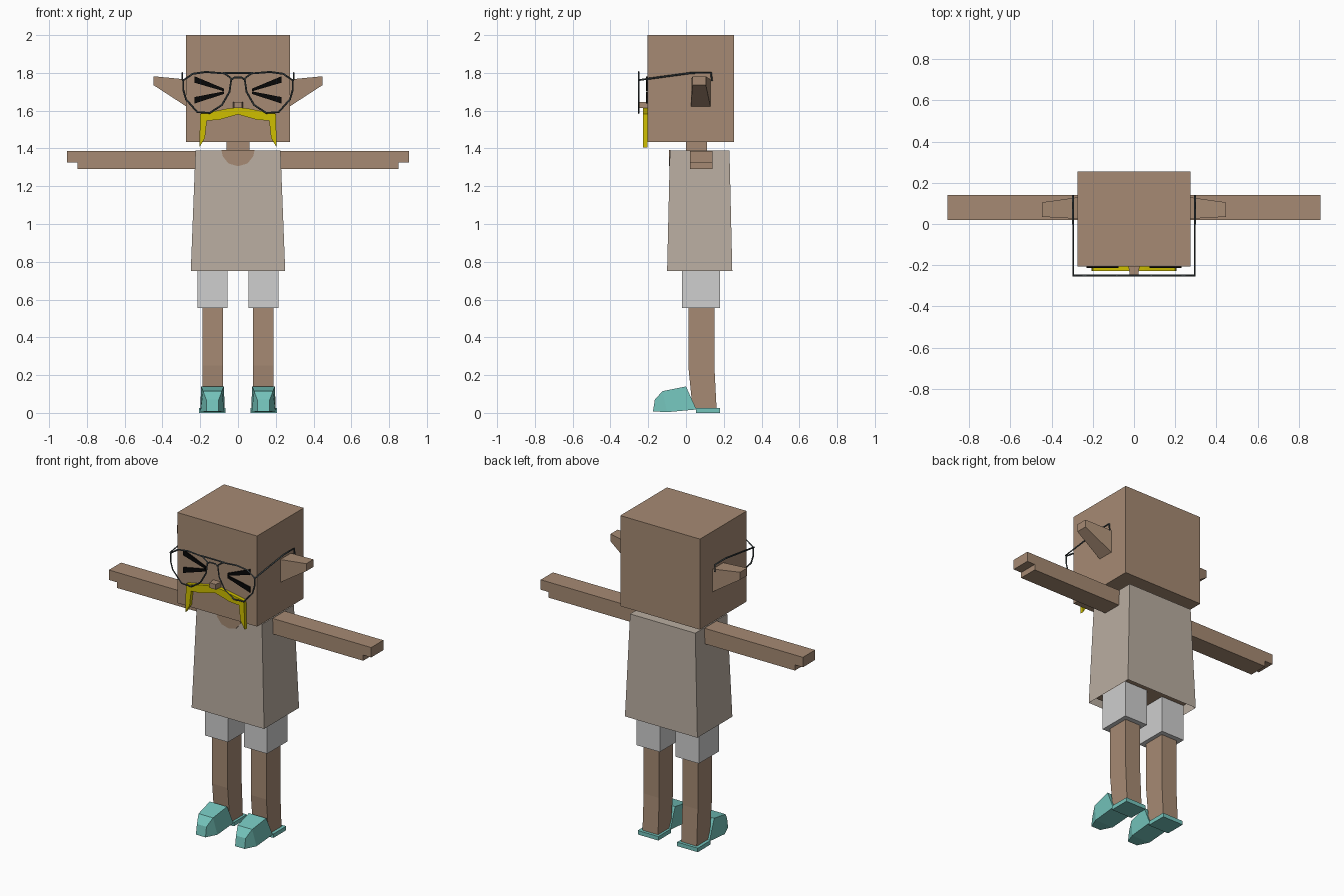
import bpy
import bmesh

default_cube = bpy.data.objects.get("Cube")
if default_cube:
    bpy.data.objects.remove(default_cube, do_unlink=True)


def material(name, rgb):
    mat = bpy.data.materials.new(name)
    mat.use_nodes = True
    mat.diffuse_color = (*rgb, 1)
    mat.node_tree.nodes["Principled BSDF"].inputs["Base Color"].default_value = (*rgb, 1)
    return mat


SKIN = material("brown skin", (0.38, 0.255, 0.172))
SHIRT = material("beige shirt", (0.49, 0.42, 0.355))
SHORTS = material("light grey shorts", (0.62, 0.62, 0.62))
SHOE = material("teal shoe", (0.175, 0.55, 0.5))
YELLOW = material("yellow moustache", (0.62, 0.52, 0.0))
FRAME = material("dark slate frame", (0.05, 0.065, 0.07))
BLACK = material("black eye", (0.002, 0.002, 0.002))


def finish(obj, mat, mirror):
    bpy.context.collection.objects.link(obj)
    obj.data.materials.append(mat)
    if mirror:
        mod = obj.modifiers.new("Mirror", "MIRROR")
        mod.use_mirror_merge = False
    return obj


def loft(name, rings, mat, mirror=False, open_start=False):
    """Join matching rings of points with faces and cap the ends."""
    bm = bmesh.new()
    loops = [[bm.verts.new(p) for p in ring] for ring in rings]
    for a, b in zip(loops, loops[1:]):
        for i in range(len(a)):
            j = (i + 1) % len(a)
            bm.faces.new((a[i], a[j], b[j], b[i]))
    if not open_start:
        bm.faces.new(loops[0][::-1])
    bm.faces.new(loops[-1])
    bmesh.ops.recalc_face_normals(bm, faces=bm.faces)
    mesh = bpy.data.meshes.new(name)
    bm.to_mesh(mesh)
    bm.free()
    return finish(bpy.data.objects.new(name, mesh), mat, mirror)


def rect(x0, x1, y0, y1, z):
    return [(x0, y0, z), (x1, y0, z), (x1, y1, z), (x0, y1, z)]


def box(name, x, y, z, mat, mirror=False):
    return loft(name, [rect(*x, *y, h) for h in z], mat, mirror)


def prism(name, outline, y0, y1, mat, mirror=False):
    """Extrude an x-z outline from y0 to y1."""
    return loft(name, [[(x, y, z) for x, z in outline] for y in (y0, y1)], mat, mirror)


def wire(name, points, cyclic=False, mirror=False):
    curve = bpy.data.curves.new(name, "CURVE")
    curve.dimensions = "3D"
    curve.bevel_depth = 0.005
    curve.bevel_resolution = 0
    spline = curve.splines.new("POLY")
    spline.points.add(len(points) - 1)
    for point, co in zip(spline.points, points):
        point.co = (*co, 1)
    spline.use_cyclic_u = cyclic
    return finish(bpy.data.objects.new(name, curve), FRAME, mirror)


# Head, neck and nose
box("head", (-0.275, 0.275), (-0.205, 0.255), (1.435, 2.0), SKIN)
box("neck", (-0.06, 0.06), (0.0, 0.11), (1.37, 1.45), SKIN)
loft("nose", [
    [(x * w, y, z) for x, z in ((-1, 1.615), (1, 1.615), (1, 1.647), (-1, 1.647))]
    for w, y in ((0.028, -0.2), (0.02, -0.25))], SKIN)

# Ears tapering outwards
loft("ears", [
    [(0.27, 0.025, 1.62), (0.27, 0.13, 1.62), (0.27, 0.13, 1.765), (0.27, 0.025, 1.765)],
    [(0.447, 0.035, 1.735), (0.447, 0.105, 1.735),
     (0.447, 0.105, 1.782), (0.447, 0.035, 1.782)]], SKIN, mirror=True)

# Squeezed-shut eyes, two wedges each side
for name, z in (("upper_eye_strokes", 1.765), ("lower_eye_strokes", 1.655)):
    tip = 1.71 if z > 1.7 else 1.695
    prism(name, [(0.23, z - 0.017), (0.23, z + 0.017), (0.075, tip + 0.007),
                 (0.075, tip - 0.007)], -0.213, -0.205, BLACK, mirror=True)

# Drooping moustache
half = [(0.05, 1.612), (0.2, 1.583), (0.205, 1.405), (0.175, 1.455), (0.165, 1.547), (0.1, 1.552)]
outline = [(0, 1.618)] + half + [(0, 1.58)] + [(-x, z) for x, z in reversed(half)]
prism("moustache", outline, -0.227, -0.203, YELLOW)

# Spectacles
lens = [(0.29, 1.76), (0.24, 1.795), (0.17, 1.805), (0.07, 1.797), (0.035, 1.77), (0.045, 1.70),
        (0.085, 1.63), (0.15, 1.588), (0.215, 1.592), (0.275, 1.66), (0.29, 1.71)]
wire("lens_frames", [(x, -0.25, z) for x, z in lens], cyclic=True, mirror=True)
wire("upper_bridge", [(-0.08, -0.25, 1.8), (0.08, -0.25, 1.8)])
wire("lower_bridge", [(-0.04, -0.25, 1.76), (-0.02, -0.25, 1.775),
                      (0.02, -0.25, 1.775), (0.04, -0.25, 1.76)])
wire("temples", [(0.285, -0.25, 1.76), (0.295, -0.25, 1.762), (0.295, 0.03, 1.8),
                 (0.295, 0.133, 1.8), (0.295, 0.137, 1.757)], mirror=True)

# Torso: open-bottomed shirt over a body, with a round neckline
loft("shirt", [rect(-0.25, 0.25, -0.1, 0.245, 0.75),
               rect(-0.225, 0.225, -0.085, 0.23, 1.39)], SHIRT, open_start=True)
box("body", (-0.215, 0.215), (-0.075, 0.22), (0.78, 1.38), SKIN)
prism("neckline", [(-0.088, 1.391), (-0.08, 1.357), (-0.05, 1.32), (0, 1.306), (0.05, 1.32),
                   (0.08, 1.357), (0.088, 1.391)], -0.091, -0.083, SKIN)

# Arms with stepped hands
prism("arms", [(0.2, 1.29), (0.85, 1.29), (0.85, 1.325), (0.905, 1.325),
               (0.905, 1.387), (0.2, 1.387)], 0.02, 0.14, SKIN, mirror=True)

# Shorts and legs
box("shorts", (0.055, 0.215), (-0.02, 0.18), (0.555, 0.79), SHORTS, mirror=True)
loft("legs", [rect(0.08, 0.187, 0.035, 0.162, 0.02), rect(0.08, 0.187, 0.012, 0.15, 0.25),
              rect(0.08, 0.187, 0.012, 0.15, 0.57)], SKIN, mirror=True)

# Shoes: faceted toe cap and a flat heel sole
cx = 0.135
toe = []
for yb, yt, wb, wt, zb, zt in ((-0.175, -0.165, 0.033, 0.033, 0.008, 0.07),
                               (-0.1, -0.125, 0.063, 0.05, 0.004, 0.115),
                               (0.055, 0.0, 0.065, 0.06, 0.018, 0.14)):
    toe.append([(cx - wb, yb, zb), (cx + wb, yb, zb), (cx + wt, yt, zt), (cx - wt, yt, zt)])
loft("shoe_toes", toe, SHOE, mirror=True)
box("shoe_heels", (0.065, 0.207), (0.053, 0.18), (0.0, 0.025), SHOE, mirror=True)
